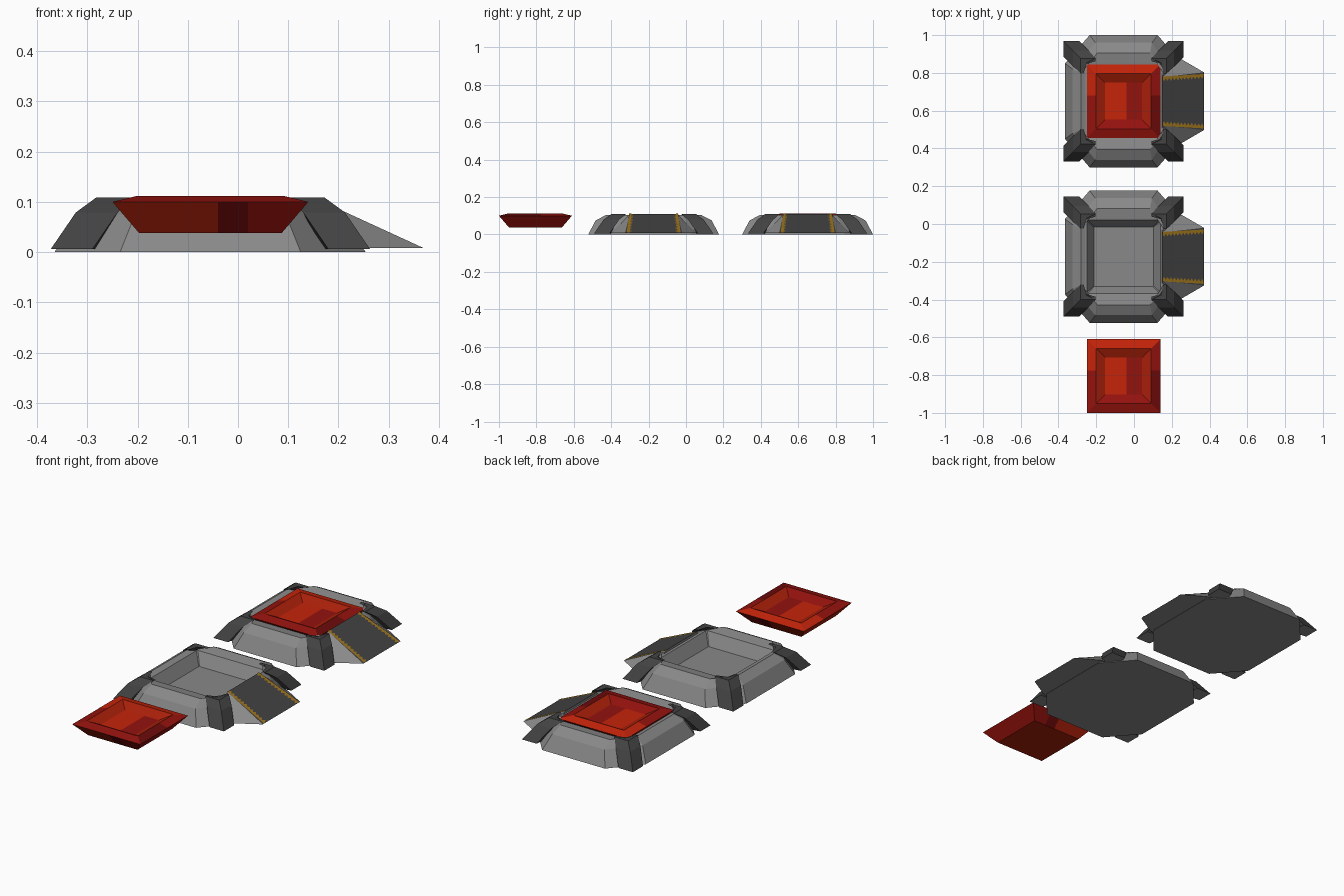
import bpy, bmesh
from mathutils import Vector

if "Cube" in bpy.data.objects:
    bpy.data.objects.remove(bpy.data.objects["Cube"])


def material(name, rgb):
    m = bpy.data.materials.new(name)
    m.diffuse_color = (*rgb, 1)
    m.use_nodes = True
    m.node_tree.nodes["Principled BSDF"].inputs["Base Color"].default_value = m.diffuse_color
    return m


GREY = material("grey metal", (0.25, 0.25, 0.25))
DARK = material("dark metal", (0.055, 0.055, 0.055))
YELLOW = material("hazard yellow", (0.34, 0.175, 0.012))
BRIGHT = material("bright red", (0.56, 0.017, 0.003))
RUST = material("rust red", (0.40, 0.014, 0.003))
MID = material("medium red", (0.29, 0.006, 0.004))
DEEP = material("deep red", (0.15, 0.003, 0.003))

CX = -0.055  # centre line of the pads


def finish(bm, name, y, mats, recalc=True):
    if recalc:
        bmesh.ops.recalc_face_normals(bm, faces=bm.faces)
    me = bpy.data.meshes.new(name)
    bm.to_mesh(me)
    bm.free()
    for m in mats:
        me.materials.append(m)
    ob = bpy.data.objects.new(name, me)
    ob.location = (CX, y, 0)
    bpy.context.collection.objects.link(ob)


def loft(bm, rings):
    """Skin a stack of closed rings and cap both ends; returns the bottom cap."""
    rows = [[bm.verts.new(p) for p in r] for r in rings]
    for a, b in zip(rows, rows[1:]):
        n = len(a)
        for i in range(n):
            j = (i + 1) % n
            bm.faces.new((a[i], a[j], b[j], b[i]))
    bm.faces.new(rows[-1])
    return bm.faces.new(rows[0][::-1])


def octagon(right, left, hy, ix, iy, z):
    return [(right, -iy, z), (right, iy, z), (ix, hy, z), (-ix, hy, z),
            (-left, iy, z), (-left, -iy, z), (-ix, -hy, z), (ix, -hy, z)]


def square(h, z):
    return [(h, -h, z), (h, h, z), (-h, h, z), (-h, -h, z)]


def base(label, y):
    # sloped body with a square pit in the top, steeper behind the ramp
    bm = bmesh.new()
    loft(bm, [octagon(.31, .31, .35, .18, .20, 0),
              octagon(.24, .27, .31, .15, .17, .075),
              octagon(.21, .225, .255, .14, .15, .104),
              octagon(.203, .205, .205, .195, .195, .096),
              octagon(.195, .195, .195, .19, .19, .094),
              octagon(.158, .158, .158, .155, .155, .034)])
    finish(bm, label + "_body", y, [GREY])

    # four dark corner braces, grey underneath
    bm = bmesh.new()
    for sx in (-1, 1):
        for sy in (-1, 1):
            rings = []
            for tip, side, inner, z in ((.318, .235, .22, .006),
                                        (.268, .185, .19, .079),
                                        (.227, .148, .200, .109),
                                        (.212, .148, .198, .108)):
                rings.append([(sx * px, sy * py, z) for px, py in
                              ((tip, tip), (tip, side), (inner, inner), (side, tip))])
            loft(bm, rings).material_index = 1
    finish(bm, label + "_corner_braces", y, [DARK, GREY])

    # access ramp: grey wedge with a dark walkway
    bm = bmesh.new()
    low = [bm.verts.new(p) for p in ((.20, -.25, .008), (.31, -.22, .008), (.425, -.153, .008),
                                     (.425, .153, .008), (.31, .22, .008), (.20, .25, .008))]
    top = [bm.verts.new(p) for p in ((.205, -.128, .109), (.205, .128, .109))]
    bm.faces.new(low)
    walk = bm.faces.new((low[2], low[3], top[1], top[0]))
    walk.material_index = 1
    for a, b, c in ((low[0], low[1], top[0]), (low[1], low[2], top[0]),
                    (low[4], low[5], top[1]), (low[3], low[4], top[1])):
        bm.faces.new((a, b, c))
    bm.faces.new((low[5], low[0], top[0], top[1]))
    finish(bm, label + "_ramp", y, [GREY, DARK])

    # ragged hazard stripe along both walkway edges
    bm = bmesh.new()
    n = 12
    for s in (-1, 1):
        def on_ramp(t, inset):
            edge = .128 + .013 * t
            return Vector((.205 + .22 * t, s * (edge - inset), .109 - .101 * t + .002))
        for i in range(n):
            t0, t1 = i / n, (i + 1) / n
            pts = [on_ramp(t0, -.003), on_ramp(t1, -.003), on_ramp(t1, .008),
                   on_ramp((t0 + t1) / 2, .022), on_ramp(t0, .008)]
            f = bm.faces.new([bm.verts.new(p) for p in pts])
            f.normal_update()
            if f.normal.z < 0:
                f.normal_flip()
    finish(bm, label + "_ramp_stripes", y, [YELLOW], recalc=False)


def tray(name, y):
    # red tray with a raised rim and a shallow recess
    bm = bmesh.new()
    loft(bm, [square(.142, .038), square(.195, .100), square(.146, .112), square(.098, .088)])
    for co, no in (((.015, 0, 0), (1, 0, 0)), ((.075, 0, 0), (1, 0, 0)), ((0, .03, 0), (0, 1, 0))):
        bmesh.ops.bisect_plane(bm, geom=bm.verts[:] + bm.edges[:] + bm.faces[:],
                               plane_co=co, plane_no=no)
    bm.normal_update()
    bright, rust, mid, deep = range(4)
    # patchy enamel: colour by place on the tray
    for f in bm.faces:
        c = f.calc_center_median()
        r = max(abs(c.x), abs(c.y))
        if c.z < .08:                                   # underside and outer walls
            if r < .15 and all(v.co.z < .05 for v in f.verts):
                f.material_index = rust
            else:
                f.material_index = rust if c.x < .015 else deep if c.x < .075 else mid
        elif all(v.co.z < .09 for v in f.verts):        # recess floor
            f.material_index = bright if c.x < .015 else mid
        elif c.z > .102:                                # rim
            if c.x > .15:
                f.material_index = mid if c.y > .03 else deep
            elif c.x < -.15:
                f.material_index = bright if c.y > .03 else mid
            else:
                f.material_index = bright if c.y > .15 else mid
        else:                                           # recess walls
            f.material_index = mid if c.y < -.1 else rust
    finish(bm, name, y, [BRIGHT, RUST, MID, DEEP])


base("back_base", .65)
base("middle_base", -.173)
tray("back_tray", .65)
tray("front_tray", -.805)
